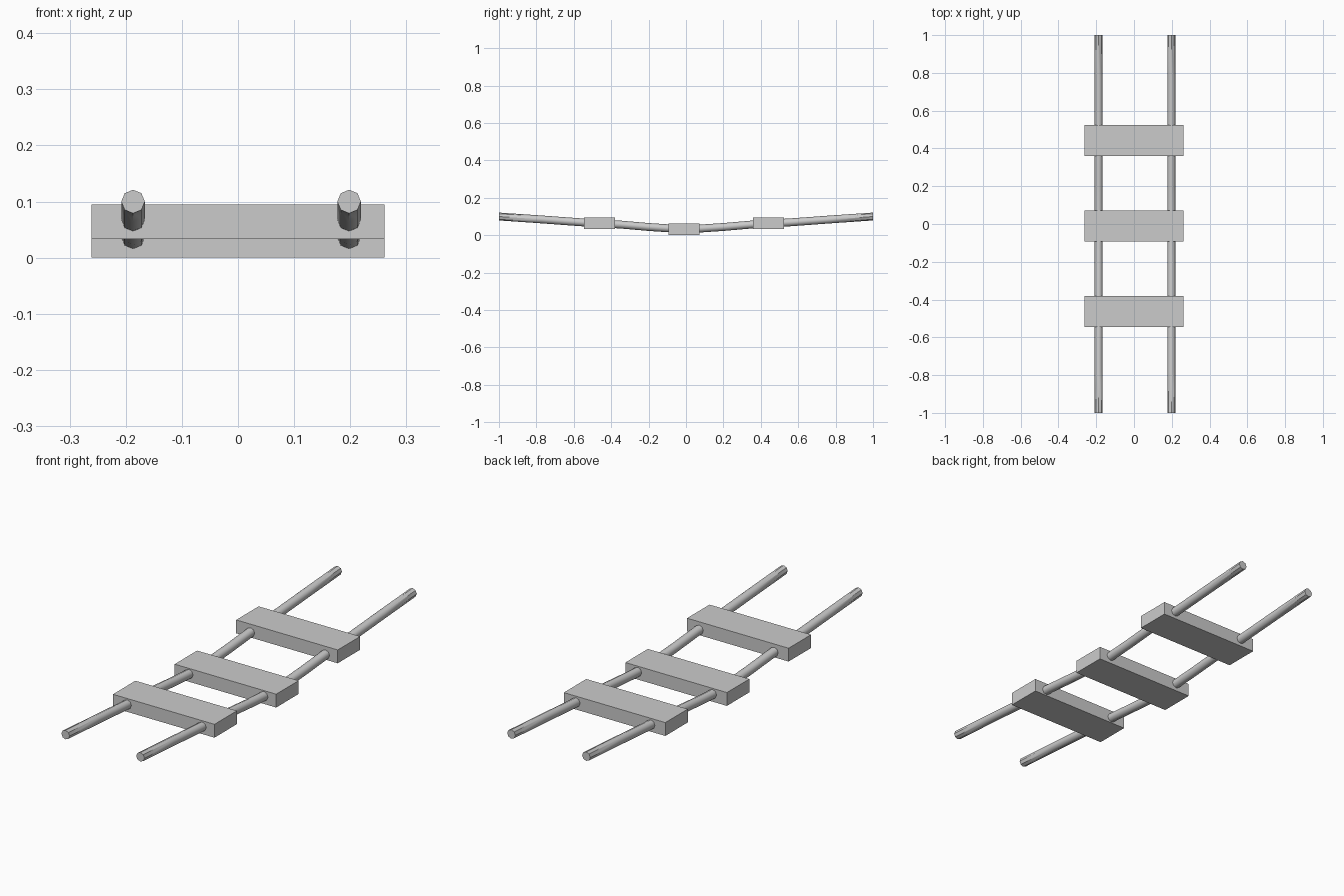
import bpy
import bmesh
import math
from mathutils import Vector

if "Cube" in bpy.data.objects:
    bpy.data.objects.remove(bpy.data.objects["Cube"])

# Single grey finish
grey = bpy.data.materials.new("plain_grey")
grey.use_nodes = True
COLOUR = (0.6, 0.6, 0.6, 1)
grey.diffuse_color = COLOUR
grey.node_tree.nodes["Principled BSDF"].inputs["Base Color"].default_value = COLOUR


def finish(name, bm):
    bmesh.ops.recalc_face_normals(bm, faces=bm.faces)
    mesh = bpy.data.meshes.new(name)
    bm.to_mesh(mesh)
    bm.free()
    mesh.materials.append(grey)
    obj = bpy.data.objects.new(name, mesh)
    bpy.context.collection.objects.link(obj)
    return obj


def plank(name, y, z):
    bm = bmesh.new()
    bmesh.ops.create_cube(bm, size=1)
    bmesh.ops.scale(bm, vec=(0.522, 0.165, 0.062), verts=bm.verts)
    bmesh.ops.translate(bm, vec=(0, y, z), verts=bm.verts)
    finish(name, bm)


# Half of the sagging rope path as (distance from middle, height)
half = [(0.08, 0.036), (0.2, 0.044), (0.35, 0.057),
        (0.56, 0.069), (0.78, 0.085), (1.0, 0.1)]
path = [(-y, z) for y, z in reversed(half)] + [(0, 0.035)] + half
SIDES, RADIUS = 8, 0.021


def rope(name, x):
    bm = bmesh.new()
    rings = []
    for y, z in path:
        angles = [math.tau * i / SIDES for i in range(SIDES)]
        rings.append([bm.verts.new(Vector((x + RADIUS * math.cos(a), y,
                                           z + RADIUS * math.sin(a))))
                      for a in angles])
    for k, (a, b) in enumerate(zip(rings, rings[1:])):
        for i in range(SIDES):
            j = (i + 1) % SIDES
            face = bm.faces.new((a[i], a[j], b[j], b[i]))
            face.smooth = True
    # Flat caps with crisp rims and creased end sections
    for cap in (rings[0], rings[-1]):
        face = bm.faces.new(cap)
        for vert in cap:
            for edge in vert.link_edges:
                edge.smooth = False
    finish(name, bm)


# Three planks, the middle one hanging lowest
plank("front_plank", -0.463, 0.064)
plank("middle_plank", -0.01, 0.031)
plank("back_plank", 0.442, 0.064)

# Two side ropes
rope("right_rope", -0.187)
rope("left_rope", 0.198)
